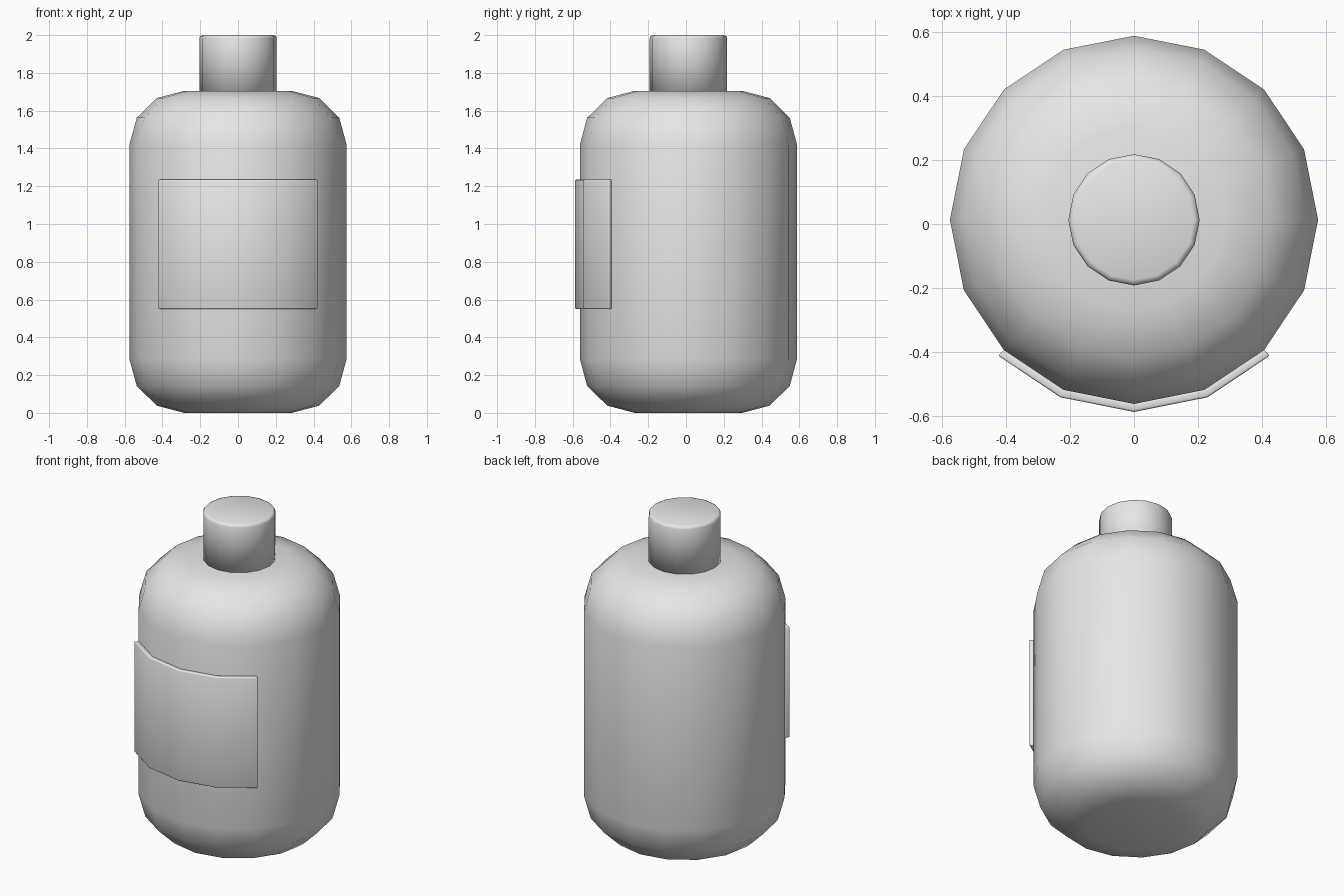
import bpy, bmesh, math
from mathutils import Vector

cube = bpy.data.objects.get("Cube")
if cube:
    bpy.data.objects.remove(cube)

CENTRE_Y = 0.013
SIDES = 16
RADIUS = 0.575

grey = bpy.data.materials.new("plain grey")
grey.use_nodes = True
grey.diffuse_color = (0.8, 0.8, 0.8, 1)
grey.node_tree.nodes["Principled BSDF"].inputs["Base Color"].default_value = (0.8, 0.8, 0.8, 1)


def finish(name, bm):
    """Turn a bmesh into a smooth shaded grey object."""
    bmesh.ops.recalc_face_normals(bm, faces=bm.faces)
    for face in bm.faces:
        face.smooth = True
    mesh = bpy.data.meshes.new(name)
    bm.to_mesh(mesh)
    bm.free()
    mesh.materials.append(grey)
    obj = bpy.data.objects.new(name, mesh)
    obj.location.y = CENTRE_Y
    bpy.context.collection.objects.link(obj)
    return obj


def rounded_cylinder(name, radius, bottom, top, bevel, segments, both_ends):
    """Cylinder with a corner on each axis and rounded rims."""
    bm = bmesh.new()
    bmesh.ops.create_cone(bm, cap_ends=True, segments=SIDES, radius1=radius,
                          radius2=radius, depth=top - bottom)
    bmesh.ops.translate(bm, verts=bm.verts, vec=Vector((0, 0, (top + bottom) / 2)))
    middle = (top + bottom) / 2
    rims = [e for e in bm.edges
            if abs(e.verts[0].co.z - e.verts[1].co.z) < 0.001
            and (both_ends or e.verts[0].co.z > middle)]
    bmesh.ops.bevel(bm, geom=rims, offset=bevel, segments=segments,
                    profile=0.5, affect='EDGES', clamp_overlap=True)
    return finish(name, bm)


# Body and neck
rounded_cylinder("bottle_body", RADIUS, 0, 1.705, 0.285, 3, True)
rounded_cylinder("bottle_cap", 0.205, 1.66, 2.0, 0.017, 2, False)

# Label wrapped around the front four sides
bm = bmesh.new()
columns = []
for i in range(-2, 3):
    a = i * math.tau / SIDES
    columns.append([bm.verts.new((r * math.sin(a), -r * math.cos(a), z))
                    for r, z in ((RADIUS - 0.003, 0.55), (0.6, 0.55),
                                 (0.6, 1.235), (RADIUS - 0.003, 1.235))])
for a, b in zip(columns, columns[1:]):
    for k in range(4):
        n = (k + 1) % 4
        bm.faces.new((a[k], a[n], b[n], b[k]))
bm.faces.new(columns[0])
bm.faces.new(columns[-1])
bmesh.ops.recalc_face_normals(bm, faces=bm.faces)
rim = [e for e in bm.edges if e.calc_face_angle(0) > 1]
bmesh.ops.bevel(bm, geom=rim, offset=0.006, segments=2, profile=0.5, affect='EDGES')
finish("front_label", bm)
